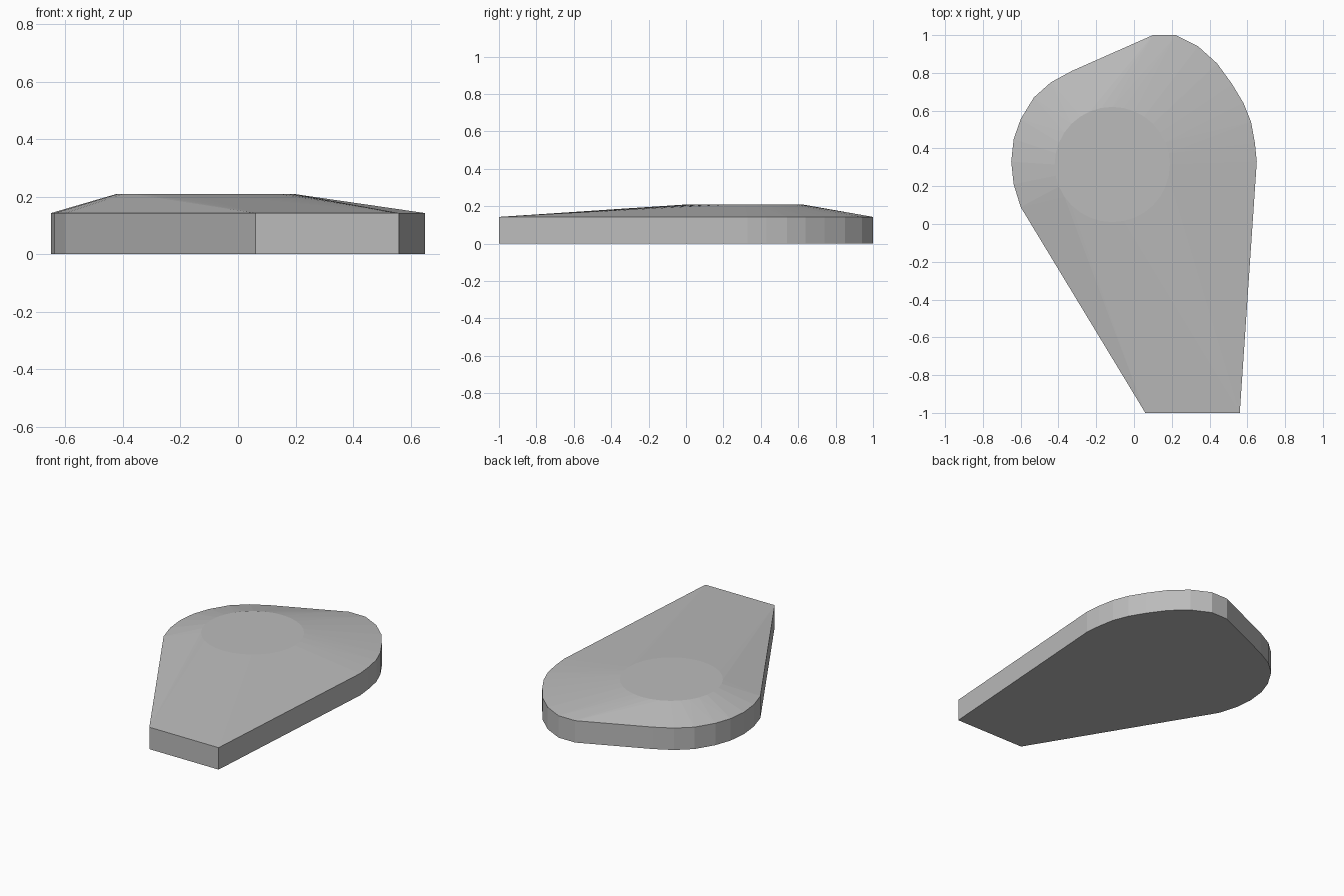
import bpy, bmesh
from math import cos, sin, tau

cube = bpy.data.objects.get("Cube")
if cube:
    bpy.data.objects.remove(cube, do_unlink=True)

# Flat grey material
grey = bpy.data.materials.new("plain_grey")
grey.use_nodes = True
colour = (0.5, 0.5, 0.5, 1.0)
grey.diffuse_color = colour
grey.node_tree.nodes["Principled BSDF"].inputs["Base Color"].default_value = colour

# Outline of the slab: straight front, rounded right and left shoulders
outline = [
    (0.06, -1), (0.56, -1),
    (0.65, 0.33), (0.64, 0.43), (0.62, 0.54), (0.58, 0.64), (0.52, 0.74),
    (0.44, 0.85), (0.34, 0.94), (0.22, 1), (0.10, 1),
    (-0.33, 0.81), (-0.44, 0.75), (-0.53, 0.67), (-0.60, 0.555),
    (-0.637, 0.45), (-0.65, 0.33), (-0.637, 0.21), (-0.60, 0.09),
]
EDGE_Z, TOP_Z = 0.143, 0.21
CENTRE_X, CENTRE_Y, RADIUS, SIDES = -0.115, 0.315, 0.305, 32

# Raised disc on top
disc = [(CENTRE_X + RADIUS * cos(tau * i / SIDES),
         CENTRE_Y + RADIUS * sin(tau * i / SIDES)) for i in range(SIDES)]

# Slab walls plus sloping top, wrapped as one convex body
bm = bmesh.new()
for ring, z in ((outline, 0), (outline, EDGE_Z), (disc, TOP_Z)):
    for x, y in ring:
        bm.verts.new((x, y, z))
bmesh.ops.convex_hull(bm, input=bm.verts[:])
loose = [v for v in bm.verts if not v.link_faces]
bmesh.ops.delete(bm, geom=loose, context="VERTS")

# Merge the flat areas into single faces
bmesh.ops.dissolve_limit(bm, angle_limit=0.002, verts=bm.verts[:], edges=bm.edges[:])
bmesh.ops.recalc_face_normals(bm, faces=bm.faces[:])

mesh = bpy.data.meshes.new("tapered_slab")
bm.to_mesh(mesh)
bm.free()
mesh.materials.append(grey)
slab = bpy.data.objects.new("tapered_slab", mesh)
bpy.context.collection.objects.link(slab)
